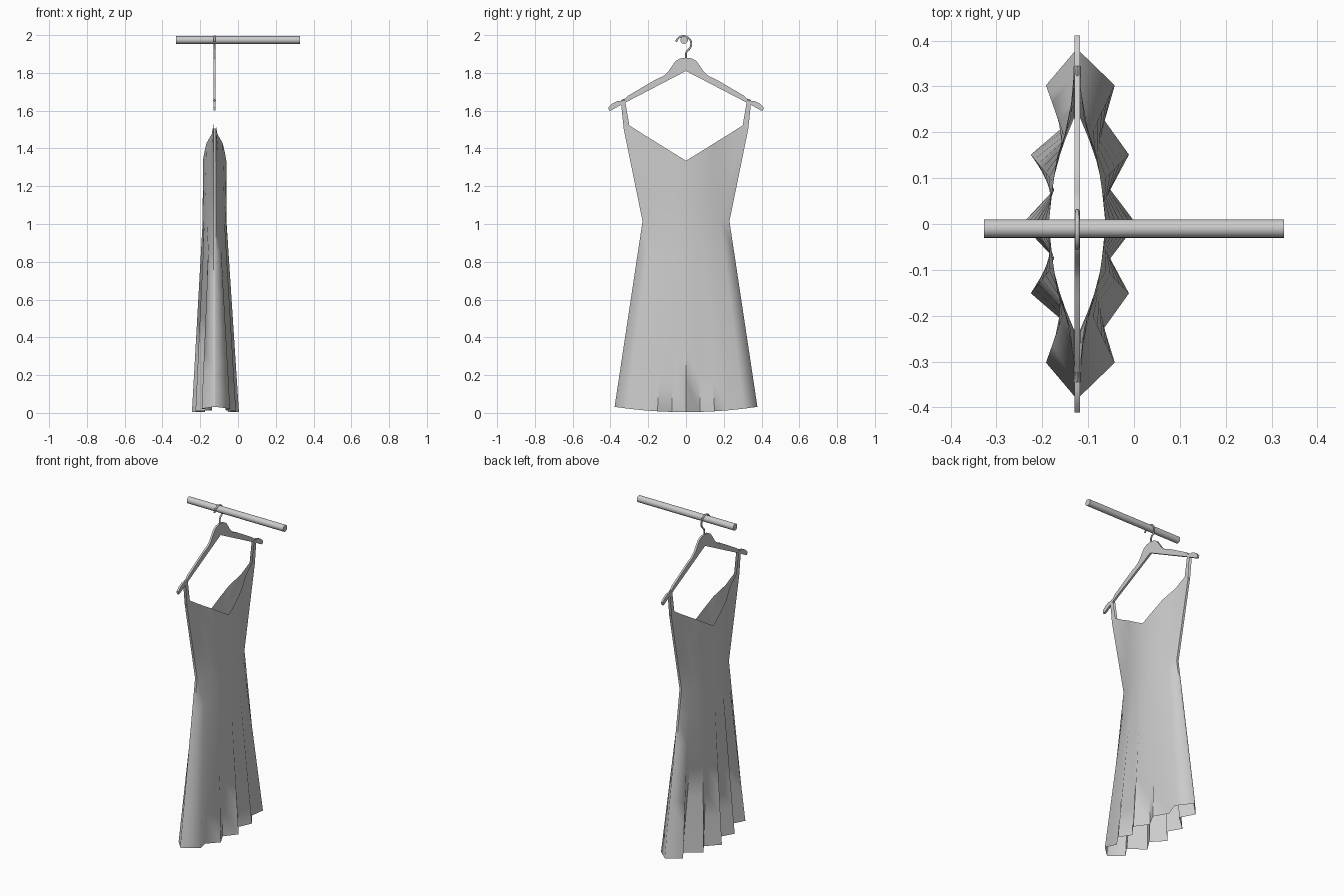
import bpy, bmesh, math

if "Cube" in bpy.data.objects:
    bpy.data.objects.remove(bpy.data.objects["Cube"])

CX = -0.124  # plane of the hanger


def make_object(name, bm):
    mesh = bpy.data.meshes.new(name)
    bm.to_mesh(mesh)
    bm.free()
    ob = bpy.data.objects.new(name, mesh)
    bpy.context.collection.objects.link(ob)
    return ob


def smooth(ob, angle):
    bpy.ops.object.select_all(action='DESELECT')
    ob.select_set(True)
    bpy.context.view_layer.objects.active = ob
    bpy.ops.object.shade_smooth_by_angle(angle=math.radians(angle))


def mix(a, b, t):
    return tuple(p + (q - p) * t for p, q in zip(a, b))


# Closet rod
bpy.ops.mesh.primitive_cylinder_add(vertices=24, radius=0.02, depth=0.655,
                                    location=(0, -0.01, 1.974), rotation=(0, math.pi / 2, 0))
bpy.context.object.name = "closet_rod"
smooth(bpy.context.object, 40)

# Hanger hook: stem plus open ring
path = [(0, 1.87), (0, 1.905), (0.006, 1.918)]
for i in range(15):
    a = math.radians(-50 + 215 * i / 14)
    path.append((-0.013 + 0.041 * math.cos(a), 1.954 + 0.041 * math.sin(a)))
curve = bpy.data.curves.new("hanger_hook", 'CURVE')
curve.dimensions = '3D'
curve.bevel_depth = 0.005
curve.bevel_resolution = 2
curve.use_fill_caps = True
spline = curve.splines.new('POLY')
spline.points.add(len(path) - 1)
for p, (y, z) in zip(spline.points, path):
    p.co = (CX, y, z, 1)
bpy.context.collection.objects.link(bpy.data.objects.new("hanger_hook", curve))

# Hanger body: mirrored outline, extruded
upper = [(0, 1.88), (0.03, 1.877), (0.055, 1.863), (0.075, 1.835), (0.095, 1.805),
         (0.12, 1.783), (0.16, 1.765), (0.22, 1.73), (0.31, 1.677), (0.325, 1.66),
         (0.345, 1.652), (0.362, 1.652), (0.39, 1.638), (0.411, 1.618), (0.408, 1.6),
         (0.395, 1.602), (0.34, 1.633)]
right = upper + [(0, 1.81)]
bm = bmesh.new()
for s in (1, -1):
    f = bm.faces.new([bm.verts.new((CX - 0.006, s * y, z)) for y, z in right])
bmesh.ops.remove_doubles(bm, verts=bm.verts, dist=0.0001)
ext = bmesh.ops.extrude_face_region(bm, geom=bm.faces[:], use_keep_orig=True)
bmesh.ops.translate(bm, vec=(0.012, 0, 0),
                    verts=[g for g in ext["geom"] if isinstance(g, bmesh.types.BMVert)])
# drop the inner wall on the mirror plane
bmesh.ops.delete(bm, geom=[f for f in bm.faces if all(abs(v.co.y) < 1e-5 for v in f.verts)],
                 context='FACES')
bmesh.ops.recalc_face_normals(bm, faces=bm.faces)
smooth(make_object("hanger", bm), 30)

# Dress: neckline, waist and hem control points, centre to side seam
top = [(0.062, 0, 1.335), (0.054, 0.075, 1.381), (0.043, 0.15, 1.428),
       (0.015, 0.228, 1.476), (0.007, 0.30, 1.522), (0.007, 0.33, 1.505)]
waist_x = [0.063, 0.06, 0.053, 0.042, 0.026, 0.007]
hem_x = {1: [0.129, 0.072, 0.113, 0.059, 0.082, 0.004],
         -1: [0.120, 0.050, 0.101, 0.013, 0.068, 0.004]}


def column(side, j):
    k = abs(j)
    sy = 1 if j >= 0 else -1
    f = k / 5
    waist = (waist_x[k], 0.23 * f, 1.015)
    hem = (hem_x[side][k], 0.378 * f, 0.004 + 0.028 * f * f)
    pts = [mix(top[k], waist, i / 3) for i in range(3)]
    pts += [mix(waist, hem, i / 6) for i in range(7)]
    return [(CX + side * x, sy * y, z) for x, y, z in pts]


bm = bmesh.new()
loop = [column(1, j) for j in range(-5, 6)] + [column(-1, j) for j in range(5, -6, -1)]
grid = [[bm.verts.new(p) for p in col] for col in loop]
for a, b in zip(grid, grid[1:] + grid[:1]):
    for r in range(len(a) - 1):
        bm.faces.new((a[r], a[r + 1], b[r + 1], b[r]))
bmesh.ops.recalc_face_normals(bm, faces=bm.faces)
smooth(make_object("dress", bm), 60)

# Shoulder straps: flat bands looping over the hanger
bm = bmesh.new()
for s in (1, -1):
    rows = [((-0.007, 0.30, 1.522), (-0.007, 0.33, 1.505)),
            ((-0.008, 0.323, 1.655), (-0.008, 0.345, 1.65)),
            ((0, 0.323, 1.664), (0, 0.345, 1.657)),
            ((0.008, 0.323, 1.655), (0.008, 0.345, 1.65)),
            ((0.007, 0.30, 1.522), (0.007, 0.33, 1.505))]
    vs = [[bm.verts.new((CX + x, s * y, z)) for x, y, z in row] for row in rows]
    for a, b in zip(vs, vs[1:]):
        bm.faces.new((a[0], a[1], b[1], b[0]) if s > 0 else (a[1], a[0], b[0], b[1]))
make_object("shoulder_straps", bm)
